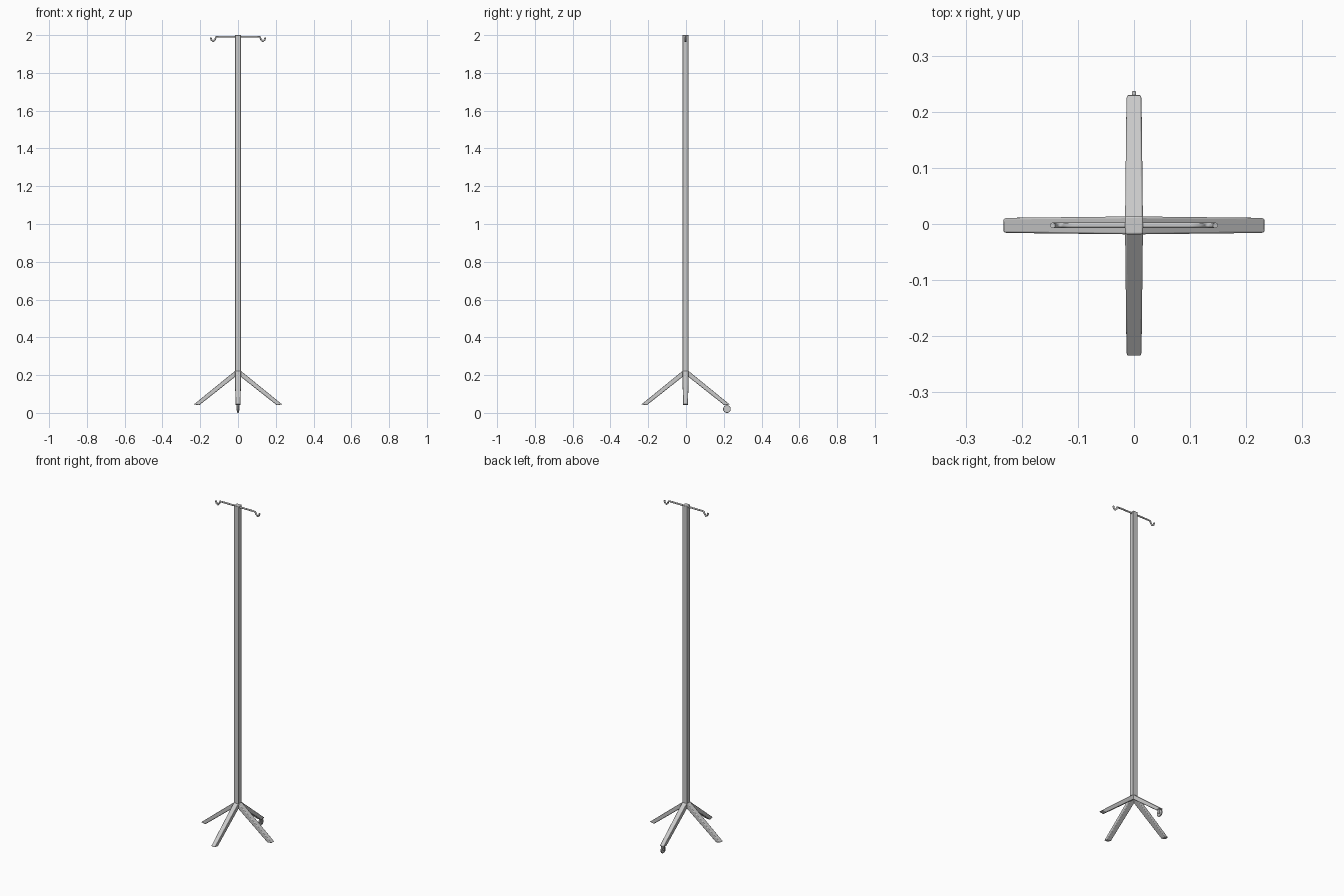
import bpy, bmesh
from math import pi, cos, sin
from mathutils import Matrix, Vector

if "Cube" in bpy.data.objects:
    bpy.data.objects.remove(bpy.data.objects["Cube"])

CY = -0.0025  # stand axis sits slightly forward because of the caster


def add_mesh(name, bm, bevel=0.0, smooth=True):
    bmesh.ops.recalc_face_normals(bm, faces=bm.faces)
    me = bpy.data.meshes.new(name)
    bm.to_mesh(me)
    bm.free()
    ob = bpy.data.objects.new(name, me)
    bpy.context.collection.objects.link(ob)
    if bevel:
        m = ob.modifiers.new("bevel", 'BEVEL')
        m.width, m.segments = bevel, 2
    if smooth:
        bpy.ops.object.select_all(action='DESELECT')
        ob.select_set(True)
        bpy.context.view_layer.objects.active = ob
        bpy.ops.object.shade_smooth_by_angle()
    return ob


def box(name, size, loc, bevel=0.0):
    bm = bmesh.new()
    bmesh.ops.create_cube(bm, size=1, matrix=Matrix.Translation(loc) @ Matrix.Diagonal((*size, 1)))
    return add_mesh(name, bm, bevel)


def disc(name, radius, width, loc, bevel=0.0):
    bm = bmesh.new()
    bmesh.ops.create_cone(bm, cap_ends=True, segments=24, radius1=radius, radius2=radius, depth=width,
                          matrix=Matrix.Translation(loc) @ Matrix.Rotation(pi / 2, 4, 'Y'))
    return add_mesh(name, bm, bevel)


def leg(name, angle):
    # tapered square bar sloping down and out, foot cut nearly level
    root = [(0, -.016, .235), (0, .016, .235), (0, .016, .203), (0, -.016, .203)]
    foot = [(.2335, -.0134, .045), (.2335, .0134, .045), (.206, .0134, .040), (.206, -.0134, .040)]
    bm = bmesh.new()
    a, b = [[bm.verts.new(p) for p in ring] for ring in (root, foot)]
    for i in range(4):
        j = (i + 1) % 4
        bm.faces.new((a[i], a[j], b[j], b[i]))
    bm.faces.new(a)
    bm.faces.new(b)
    bm.transform(Matrix.Translation((0, CY, 0)) @ Matrix.Rotation(angle, 4, 'Z'))
    add_mesh(name, bm, 0.003)


# upright square pole
box("pole", (.032, .032, 1.79), (0, CY, 1.105), 0.003)

# four splayed legs
for i, side in enumerate(("right", "back", "left", "front")):
    leg(side + "_leg", i * pi / 2)

# top bar ending in a hook on each side
half = [(.10, 1.991), (.116, 1.990), (.122, 1.977), (.131, 1.967), (.140, 1.974), (.145, 1.987)]
path = [(-x, z) for x, z in reversed(half)] + half
cu = bpy.data.curves.new("hook_bar", 'CURVE')
cu.dimensions = '3D'
cu.bevel_depth = 0.005
cu.bevel_resolution = 3
cu.use_fill_caps = True
sp = cu.splines.new('POLY')
sp.points.add(len(path) - 1)
for p, (x, z) in zip(sp.points, path):
    p.co = (x, CY, z, 1)
sp.use_smooth = True
bar = bpy.data.objects.new("hook_bar", cu)
bpy.context.collection.objects.link(bar)

# single caster under the back leg
wheel = Vector((0, .2165, .0205))
disc("caster_wheel", .0205, .008, wheel, 0.002)
disc("caster_hub", .007, .018, wheel)
for s, side in ((-1, "left"), (1, "right")):
    box("caster_fork_" + side, (.003, .011, .026), wheel + Vector((s * .0075, 0, .011)))
